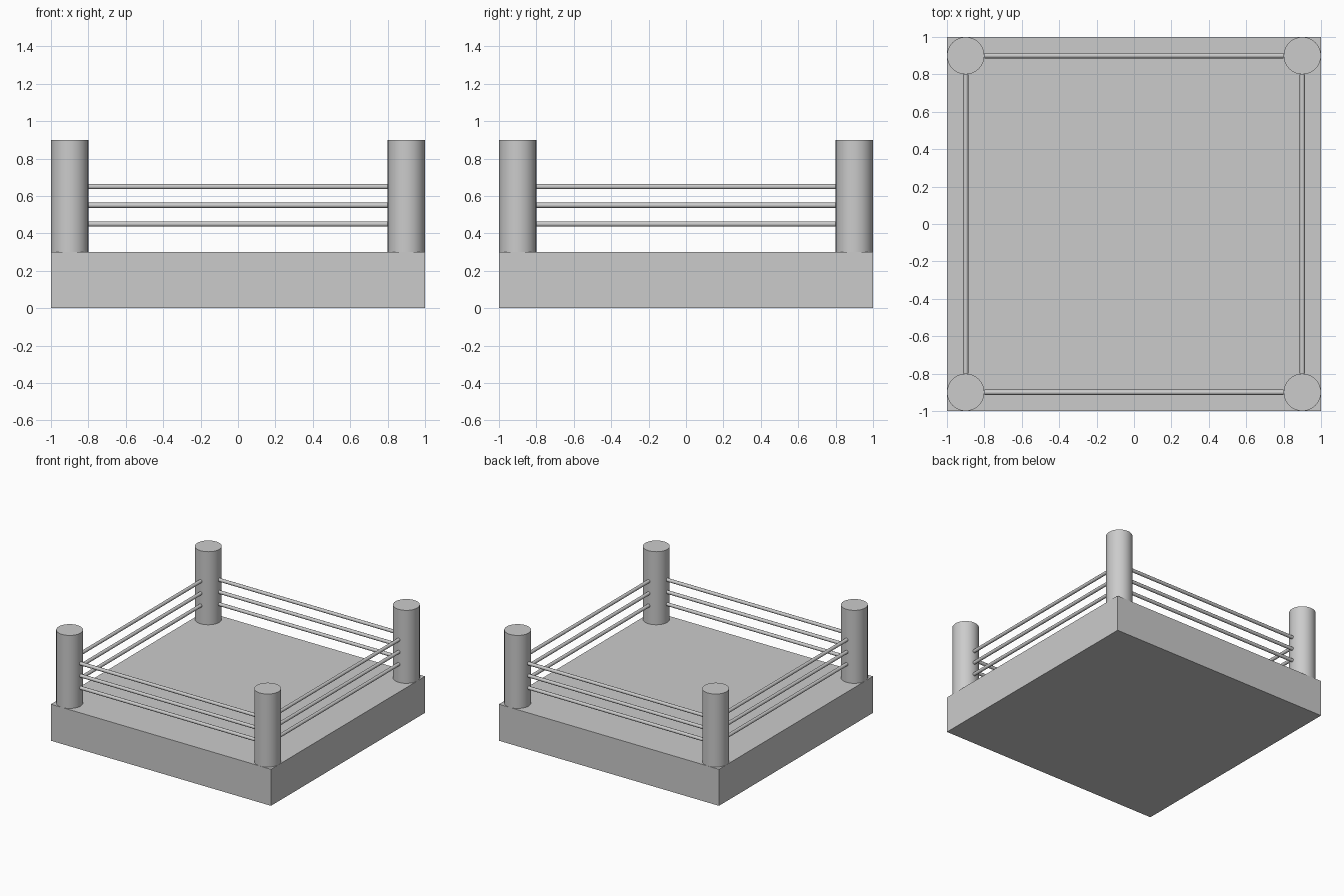
import bpy
from math import pi, radians

if "Cube" in bpy.data.objects:
    bpy.data.objects.remove(bpy.data.objects["Cube"])

BASE_H, POST_R, POST_H, INSET = 0.3, 0.1, 0.6, 0.9
ROPE_R, ROPE_LEN = 0.014, 1.6


def cylinder(name, radius, depth, loc, rot=(0, 0, 0), sides=32):
    bpy.ops.mesh.primitive_cylinder_add(vertices=sides, radius=radius, depth=depth,
                                        location=loc, rotation=rot)
    obj = bpy.context.object
    obj.name = name
    bpy.ops.object.shade_smooth_by_angle(angle=radians(50))
    return obj


# Square platform
bpy.ops.mesh.primitive_cube_add(size=1, location=(0, 0, BASE_H / 2))
platform = bpy.context.object
platform.name = "platform"
platform.scale = (2, 2, BASE_H)
bpy.ops.object.transform_apply(location=False, rotation=False, scale=True)

# Corner posts
for sx, side in ((-1, "left"), (1, "right")):
    for sy, end in ((-1, "front"), (1, "back")):
        cylinder(f"post_{end}_{side}", POST_R, POST_H,
                 (sx * INSET, sy * INSET, BASE_H + POST_H / 2))

# Three ropes along each side, spanning between the post faces
for level, z in enumerate((0.45, 0.55, 0.65), 1):
    for s, end, side in ((-1, "front", "left"), (1, "back", "right")):
        cylinder(f"rope_{end}_{level}", ROPE_R, ROPE_LEN, (0, s * INSET, z),
                 (0, pi / 2, 0), 12)
        cylinder(f"rope_{side}_{level}", ROPE_R, ROPE_LEN, (s * INSET, 0, z),
                 (pi / 2, 0, 0), 12)
